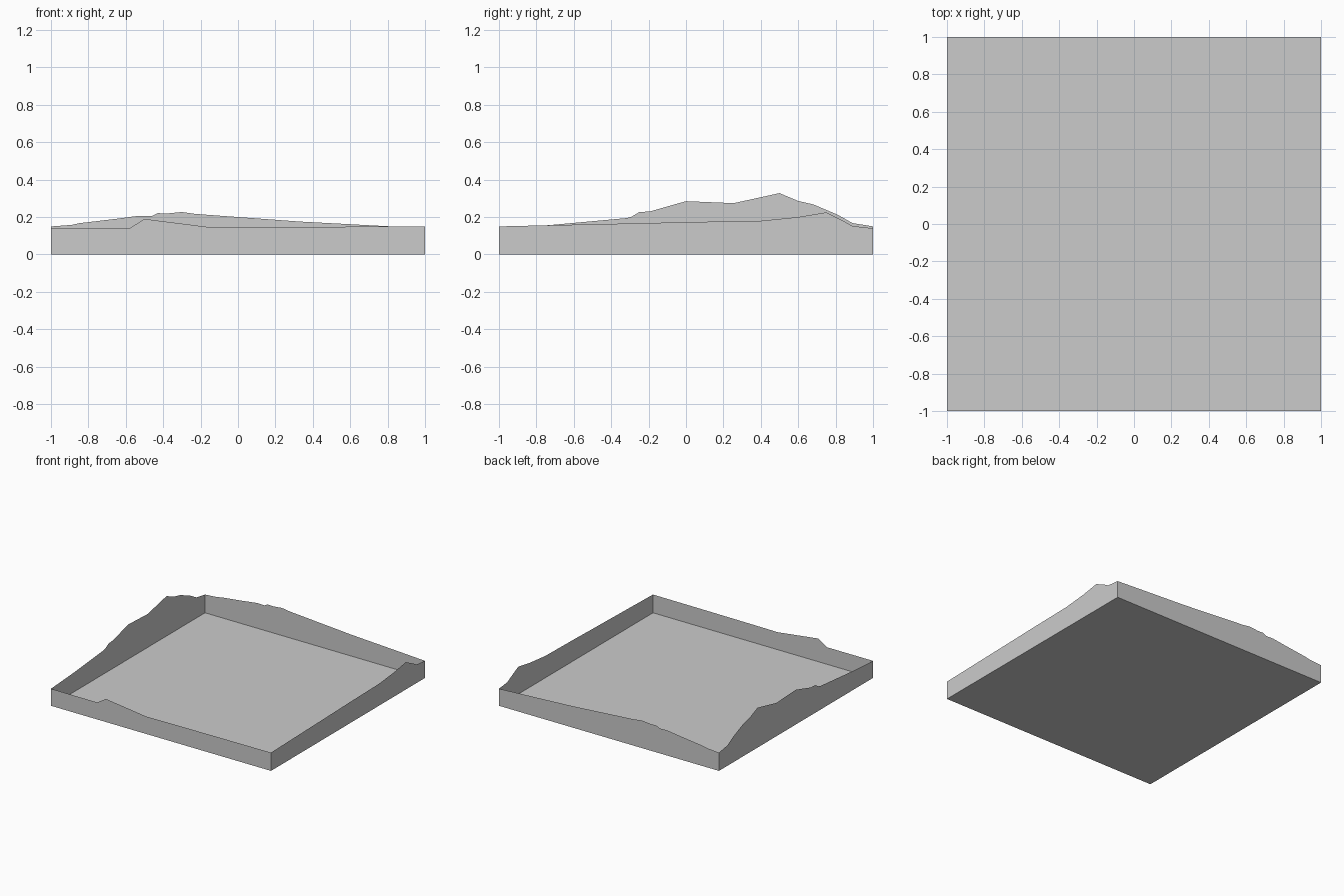
import bpy
import bmesh

if "Cube" in bpy.data.objects:
    bpy.data.objects.remove(bpy.data.objects["Cube"])


def make_sheet(name, points):
    """One flat polygon as its own object, triangulated so concave outlines stay clean."""
    mesh = bpy.data.meshes.new(name)
    bm = bmesh.new()
    bm.faces.new([bm.verts.new(p) for p in points])
    bmesh.ops.triangulate(bm, faces=bm.faces[:])
    bm.to_mesh(mesh)
    bm.free()
    obj = bpy.data.objects.new(name, mesh)
    bpy.context.collection.objects.link(obj)
    return obj


def make_wall(name, profile, place, flip=False):
    """Wall standing on z = 0 whose top edge follows a terrain profile of (distance, height)."""
    outline = [(-1, 0), (1, 0)] + profile[::-1]
    points = [place(d, z) for d, z in outline]
    make_sheet(name, points[::-1] if flip else points)


# Terrain skyline along each side
front = [(-1, .14), (-.58, .14), (-.55, .155), (-.53, .163), (-.5, .19),
         (-.47, .165), (-.44, .14), (-.1, .14), (0, .145), (.5, .148), (1, .15)]
back = [(-1, .15), (-.89, .158), (-.85, .167), (-.7, .172), (-.64, .192),
        (-.53, .207), (-.46, .205), (-.43, .221), (-.38, .219), (-.3, .227),
        (-.23, .217), (-.1, .2), (.33, .176), (.6, .16), (.82, .15), (1, .14)]
right = [(-1, .15), (-.7, .157), (-.2, .168), (0, .173), (.4, .18), (.53, .188),
         (.6, .2), (.7, .215), (.75, .225), (.8, .195), (.85, .175),
         (.89, .152), (1, .14)]
left = [(-1, .14), (-.73, .157), (-.3, .196), (-.25, .227), (-.08, .235),
        (-.03, .25), (0, .285), (.31, .246), (.36, .27), (.44, .31), (.5, .328),
        (.54, .285), (.6, .286), (.64, .27), (.68, .268), (.77, .225),
        (.81, .213), (.89, .168), (1, .15)]

make_wall("front_wall", front, lambda d, z: (d, -1, z))
make_wall("back_wall", back, lambda d, z: (d, 1, z), flip=True)
make_wall("right_wall", right, lambda d, z: (1, d, z))
make_wall("left_wall", left, lambda d, z: (-1, d, z), flip=True)

# Flat base, facing down
make_sheet("base", [(-1, -1, 0), (-1, 1, 0), (1, 1, 0), (1, -1, 0)])
